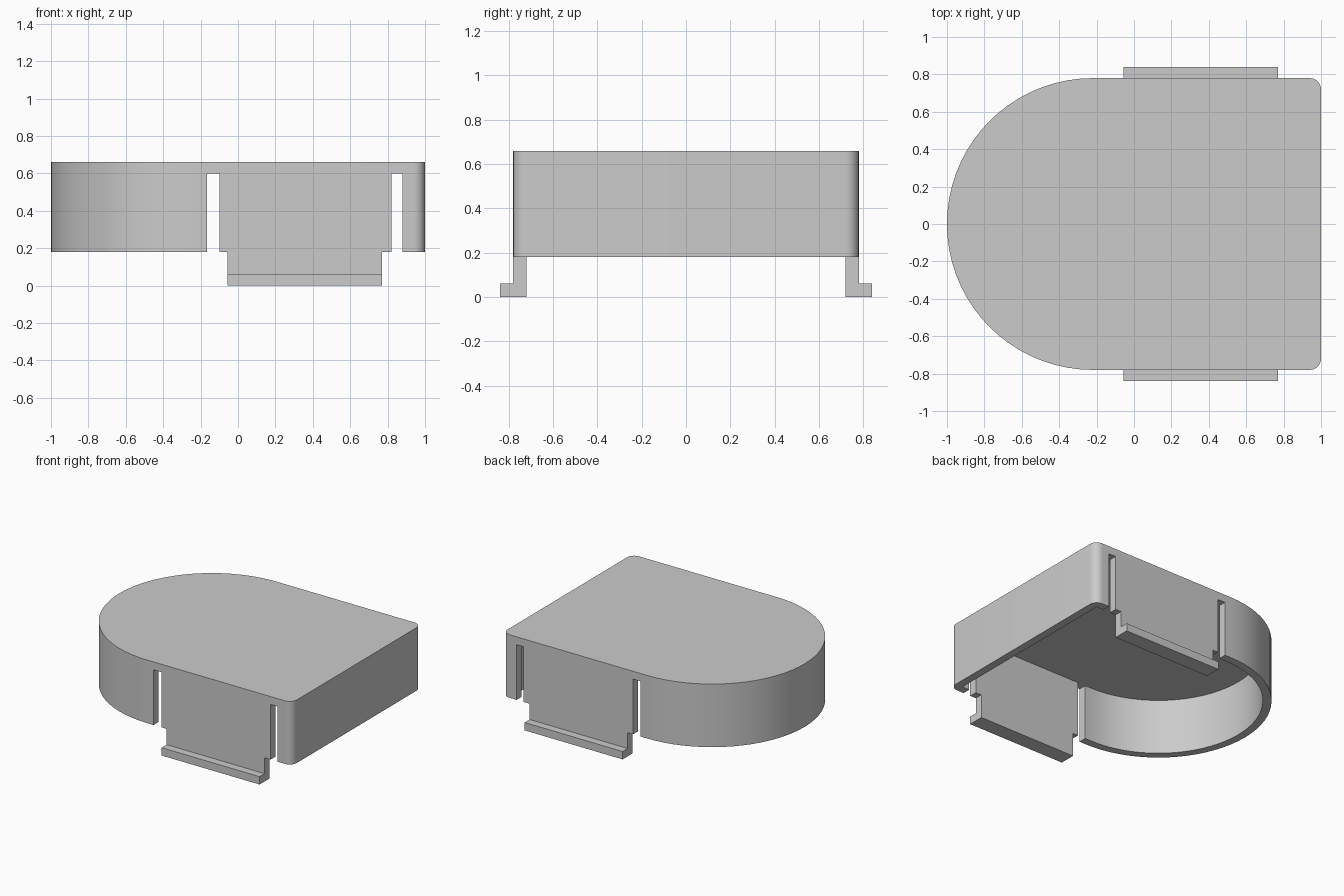
import bpy, bmesh
from math import cos, sin, pi, radians
from mathutils import Vector

cube = bpy.data.objects.get("Cube")
if cube:
    bpy.data.objects.remove(cube, do_unlink=True)

# Main sizes
R, WALL, RIM, TOP = 0.78, 0.06, 0.18, 0.66
CEILING = TOP - WALL
ARC_X = R - 1

grey = bpy.data.materials.new("light grey")
grey.use_nodes = True
colour = (0.6, 0.6, 0.6, 1)
grey.diffuse_color = colour
grey.node_tree.nodes["Principled BSDF"].inputs["Base Color"].default_value = colour


def prism(name, points, offset):
    """Extrude a closed planar outline into a solid."""
    bm = bmesh.new()
    face = bm.faces.new([bm.verts.new(p) for p in points])
    out = bmesh.ops.extrude_face_region(bm, geom=[face])
    moved = [v for v in out["geom"] if isinstance(v, bmesh.types.BMVert)]
    bmesh.ops.translate(bm, verts=moved, vec=Vector(offset))
    bmesh.ops.recalc_face_normals(bm, faces=bm.faces)
    mesh = bpy.data.meshes.new(name)
    bm.to_mesh(mesh)
    bm.free()
    mesh.materials.append(grey)
    ob = bpy.data.objects.new(name, mesh)
    bpy.context.collection.objects.link(ob)
    return ob


def arc(cx, cy, r, start, end, steps):
    angles = [radians(start + (end - start) * i / steps) for i in range(steps + 1)]
    return [(cx + r * cos(a), cy + r * sin(a)) for a in angles]


def d_outline(inset, corner, z):
    """Half round at -x, square with small rounded corners at +x."""
    r, x = R - inset, 1 - inset
    pts = arc(ARC_X, 0, r, 90, 270, 36)
    if corner:
        pts += arc(x - corner, corner - r, corner, -90, 0, 8)
        pts += arc(x - corner, r - corner, corner, 0, 90, 8)
    else:
        pts += [(x, -r), (x, r)]
    return [(px, py, z) for px, py in pts]


def combine(target, other, operation):
    mod = target.modifiers.new(operation.title(), "BOOLEAN")
    mod.operation, mod.solver, mod.object = operation, "EXACT", other
    bpy.context.view_layer.objects.active = target
    bpy.ops.object.modifier_apply(modifier=mod.name)
    bpy.data.objects.remove(other, do_unlink=True)


# Cover shell, at full height before trimming
cover = prism("cover", d_outline(0, 0.06, 0), (0, 0, TOP))
combine(cover, prism("cavity", d_outline(WALL, 0, -0.1), (0, 0, CEILING + 0.1)), "DIFFERENCE")

# Trim the rim and cut the slots either side of the clip tabs
for end, slot_out, slot_in, tab in ((-1.1, -0.165, -0.1, -0.055),
                                    (1.1, 0.88, 0.82, 0.77)):
    profile = [(end, -0.1), (tab, -0.1), (tab, RIM), (slot_in, RIM),
               (slot_in, CEILING), (slot_out, CEILING), (slot_out, RIM), (end, RIM)]
    cutter = prism("slot_cutter", [(x, -1, z) for x, z in profile], (0, 2, 0))
    combine(cover, cutter, "DIFFERENCE")

# Outward lips at the foot of both tabs
for side in (-1, 1):
    lip = [(-0.055, side * y, z) for y, z in ((0.75, 0), (0.84, 0), (0.84, 0.06), (0.75, 0.06))]
    combine(cover, prism("clip_lip", lip, (0.825, 0, 0)), "UNION")

# Smooth the curves, keep the edges sharp
bpy.ops.object.select_all(action="DESELECT")
cover.select_set(True)
bpy.context.view_layer.objects.active = cover
bpy.ops.object.shade_smooth_by_angle(angle=radians(30))
